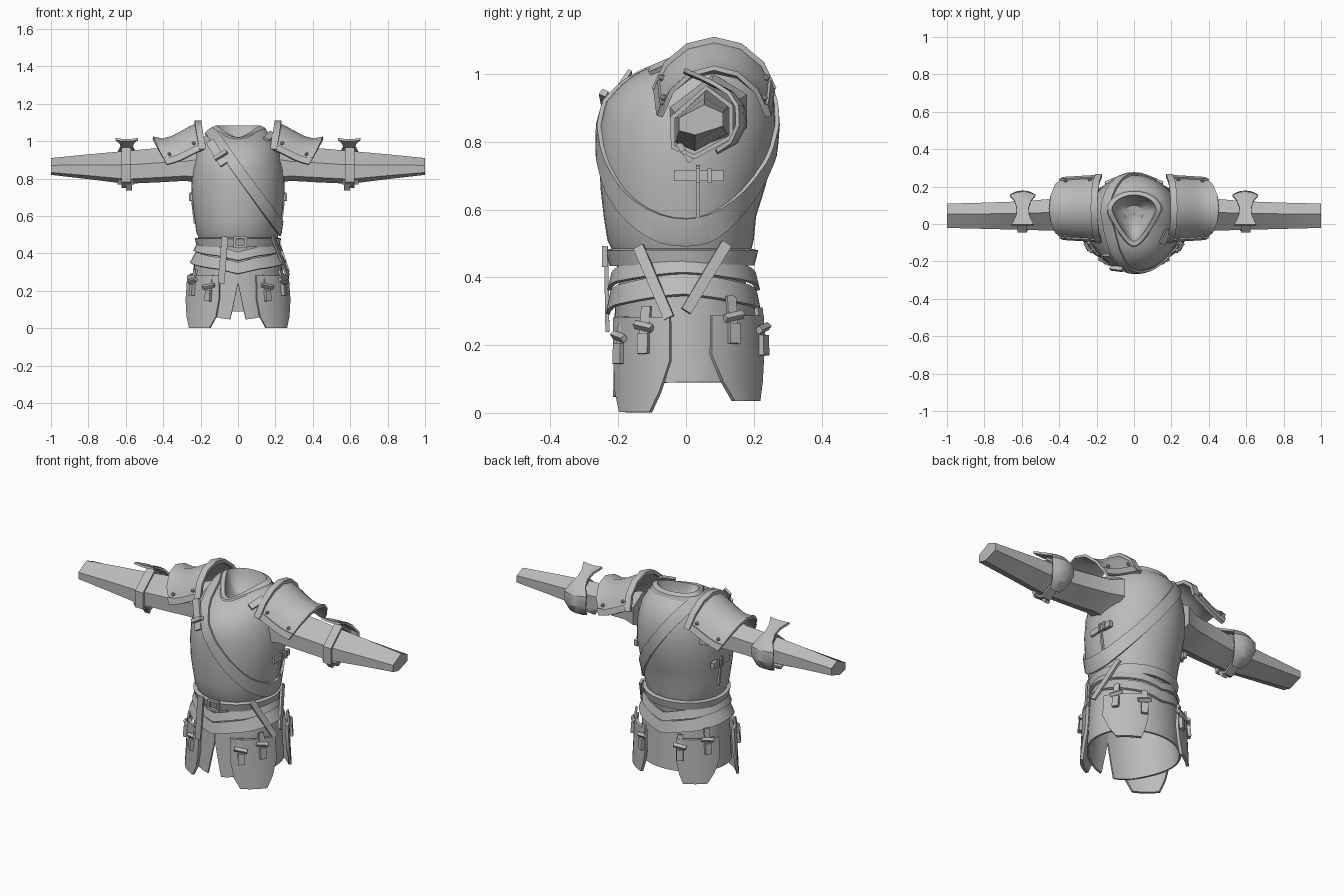
import bpy, bmesh, math
from mathutils import Vector
from math import sin, cos, radians, pi

if "Cube" in bpy.data.objects:
    bpy.data.objects.remove(bpy.data.objects["Cube"])

metal = bpy.data.materials.new("plain_grey")
metal.diffuse_color = (0.5, 0.5, 0.5, 1)
metal.use_nodes = True
metal.node_tree.nodes["Principled BSDF"].inputs["Base Color"].default_value = metal.diffuse_color


def finish(name, bm, thick=0, offset=1, mirror=False):
    """Turn a bmesh into an object with optional thickness and x mirroring."""
    me = bpy.data.meshes.new(name)
    bm.to_mesh(me)
    bm.free()
    me.materials.append(metal)
    ob = bpy.data.objects.new(name, me)
    bpy.context.collection.objects.link(ob)
    if thick:
        m = ob.modifiers.new("thickness", 'SOLIDIFY')
        m.thickness, m.offset = thick, offset
    if mirror:
        ob.modifiers.new("mirror", 'MIRROR').use_mirror_merge = False
    return ob


def loft(rows, close=True, caps=False):
    """Skin rows of points with quads."""
    bm = bmesh.new()
    vs = [[bm.verts.new(p) for p in r] for r in rows]
    n = len(rows[0])
    for a, b in zip(vs, vs[1:]):
        for j in range(n if close else n - 1):
            k = (j + 1) % n
            bm.faces.new((a[j], a[k], b[k], b[j]))
    if caps:
        bm.faces.new(vs[0])
        bm.faces.new(vs[-1])
        bmesh.ops.recalc_face_normals(bm, faces=bm.faces[:])
    return bm


def plate(name, p0, p1, width, thick, normal, mirror=False):
    """Flat bar from p0 to p1 whose broad side faces the normal."""
    p0, p1 = Vector(p0), Vector(p1)
    side = (p1 - p0).cross(Vector(normal)).normalized()
    up = side.cross(p1 - p0).normalized()
    rows = [[p + side * width / 2 * a + up * thick / 2 * b
             for a, b in ((1, 1), (-1, 1), (-1, -1), (1, -1))] for p in (p0, p1)]
    return finish(name, loft(rows, caps=True), mirror=mirror)


# Torso rings: side z, front z, half width, front y, back y, widest y, front taper
RINGS = [(.34, .34, .195, -.195, .175, .0), (.42, .42, .198, -.20, .178, .0),
         (.49, .49, .212, -.222, .195, .0), (.51, .51, .222, -.232, .2, .0),
         (.58, .58, .232, -.243, .207, .0), (.66, .66, .243, -.252, .232, .0),
         (.76, .76, .25, -.257, .258, .01), (.85, .85, .245, -.254, .265, .02),
         (.92, .92, .228, -.235, .26, .03), (.98, .97, .21, -.19, .243, .04),
         (1.025, 1.0, .18, -.15, .213, .05, .1), (1.05, 1.012, .155, -.125, .185, .06, .25),
         (1.065, 1.015, .135, -.11, .17, .06, .4)]


def ring(zs, zf, hx, yf, yb, yc, k=0, n=40):
    pts = []
    for i in range(n):
        s, c = sin(2 * pi * i / n), cos(2 * pi * i / n)
        front = max(0, -s)
        pts.append((hx * c * (1 - k * front), yc + (s * (yb - yc) if s > 0 else s * (yc - yf)),
                    zs + (zf - zs) * front ** 1.2))
    return pts


def torso_mesh():
    return loft([ring(*r) for r in RINGS])


finish("cuirass", torso_mesh(), .008, -1)


def band(name, co, normal, width, thick):
    """Strap cut from the torso skin between two parallel planes."""
    bm = torso_mesh()
    co, normal = Vector(co), Vector(normal).normalized()
    for s in (1, -1):
        bmesh.ops.bisect_plane(bm, geom=bm.verts[:] + bm.edges[:] + bm.faces[:],
                               plane_co=co + normal * s * width / 2,
                               plane_no=normal * s, clear_outer=True)
    finish(name, bm, thick, 1)


band("chest_strap", (.08, 0, .735), (.81, 0, .58), .058, .012)
band("waist_belt", (0, 0, .462), (0, 0, 1), .045, .02)

# Pointed collar with a hollow that closes below the neck
collar = [ring(1.05, 1.008, .157, -.125, .182, .075, .45), ring(1.072, 1.02, .145, -.118, .175, .075, .5),
          ring(1.084, 1.022, .118, -.092, .155, .075, .5), ring(1.05, .995, .112, -.08, .148, .07, .5),
          ring(1.0, .965, .09, -.05, .125, .07, .4), ring(.965, .95, .05, .0, .1, .06, .2),
          ring(.955, .95, .003, .05, .056, .053)]
finish("collar", loft(collar))

# Waist lames, arched up at the sides and dipping to a point front and back
def lame(name, top, bottom, rt, rb, dip):
    rows = []
    for z, (a, b) in ((bottom, rb), (top, rt)):
        rows.append([(a * cos(t), b * sin(t) - .007, z - dip * abs(sin(t)) ** 1.5
                      - .02 * max(0, 1 - abs(cos(t)) * 2.5))
                     for t in (2 * pi * i / 40 for i in range(40))])
    finish(name, loft(rows), .012, 1)


lame("upper_lame", .455, .41, (.207, .203), (.228, .214), .03)
lame("lower_lame", .405, .345, (.215, .206), (.248, .218), .035)

# Skirt with a front slit
rows = []
for f in (0, .4, .75, 1):
    row = []
    for i in range(41):
        gap = .17 * max(0, f - .4) / .6
        t = -pi / 2 + gap + (2 * pi - 2 * gap) * i / 40
        low = .09 - .045 * max(0, -sin(t)) ** 3
        row.append(((.222 + .018 * f) * cos(t), (.198 + .01 * f) * sin(t),
                    .37 + (low - .37) * f))
    rows.append(row)
finish("skirt", loft(rows[::-1], close=False), .01, 1)


# Four hanging hip plates, each on two buckled straps, flaring outward at the hem
def hip_point(angle, z, back, out=0):
    flare = .02 * max(0, 1 - z / .28)
    a, b = .27 + out + flare, (.238 if back else .222) + out
    t = radians(angle)
    return Vector((a * cos(t), b * sin(t) * (1 if back else -1), z))


OUTLINE = {False: ((0, 28, 59), (.06, 20, 66), (.15, 12, 69), (.28, 12, 69)),
           True: ((0, 36, 63), (.06, 27, 67), (.15, 18, 70), (.28, 18, 69))}
for back in (False, True):
    side = "back" if back else "front"
    rows = []
    for z, a0, a1 in OUTLINE[back]:
        z = .035 + z * .9 if back else z + .002
        row = [hip_point(a0 + (a1 - a0) * i / 8, z, back) for i in range(9)]
        rows.append(row if back else row[::-1])
    finish(side + "_hip_plate", loft(rows, close=False), .016, 0, True)
    for a, z in (((34, .285), (65, .25)) if back else ((32, .255), (57, .225))):
        n = hip_point(a, .28, back)
        plate(side + "_hip_strap", hip_point(a, z - .07, back, .012),
              hip_point(a, z + .06, back, -.002), .03, .012, n, True)
        plate(side + "_hip_buckle", hip_point(a - 7, z - .006, back, .016),
              hip_point(a + 7, z + .006, back, .016), .018, .018, n, True)
        plate(side + "_hip_strap_end", hip_point(a, z - .08, back, .016),
              hip_point(a, z - .02, back, .014), .034, .018, n, True)

# Belt buckle and loose belt ends
for x in (-.018, .042):
    plate("buckle_post", (x, -.24, .43), (x, -.24, .492), .012, .016, (0, -1, 0))
for z in (.436, .486):
    plate("buckle_bar", (-.022, -.24, z), (.046, -.24, z), .012, .016, (0, -1, 0))
plate("hanging_belt_end", (-.07, -.236, .49), (-.09, -.232, .24), .035, .012, (0, -1, 0))
plate("hip_belt_front", (.185, -.14, .49), (.268, -.05, .28), .032, .012, (1, -.4, .3))
plate("hip_belt_back", (.2, .12, .5), (.268, 0, .3), .032, .012, (1, .3, .3))

# Side seams and side buckles
plate("side_seam", (.231, .035, .56), (.249, .035, .73), .012, .012, (1, 0, 0), True)
plate("side_strap", (.246, -.035, .7), (.244, .11, .7), .032, .02, (1, 0, 0), True)
for y in (.035, .07):
    plate("side_buckle", (.255, y, .68), (.255, y, .722), .012, .014, (1, 0, 0), True)

# Chest strap buckle and its raised tongue
plate("chest_strap_tongue", (-.075, -.25, .875), (-.15, -.165, 1.0), .045, .012, (-.3, -.75, .5))
plate("chest_buckle", (-.125, -.235, .905), (-.06, -.243, .945), .02, .022, (-.2, -.8, .4))
plate("shoulder_strap", (.15, -.105, 1.01), (.185, -.03, 1.042), .035, .014, (.3, -.6, .7))

# Shoulder guards
TOPS = (1.095, 1.073, 1.045, 1.02, 1.008, 1.018)
ENDS = (.955, .94, .92, .90, .885, .875)
ARC = radians(75)


def guard_point(i, s, out=0):
    t = i / 5
    x0, x1 = .208 - .025 * s * s, .455 - .075 * s * s
    top, end = TOPS[i] + out, ENDS[i]
    ry = .17 - .012 * t + out
    a = ARC * s
    drop = (1 - cos(a)) / (1 - cos(ARC))
    return Vector((x0 + (x1 - x0) * t, .083 + ry * sin(a) / sin(ARC), top - (top - end) * drop))


S = [-1 + i / 3 for i in range(7)]
finish("shoulder_guard", loft([[guard_point(i, s) for s in S] for i in range(6)], False),
       .014, 0, True)
rim = [[guard_point(0, s, .006) + Vector((d, 0, 0)) for s in S] for d in (-.012, .024)]
finish("shoulder_guard_rim", loft(rim, False), .018, 0, True)
for s in (-1, 1):
    hem = [[guard_point(i, s * k, .004) for i in range(6)] for k in (.86, 1)]
    finish("shoulder_guard_hem", loft(hem, False), .014, 0, True)
for i in (1, 4):
    for s in (-.78, .78):
        bm = bmesh.new()
        bmesh.ops.create_icosphere(bm, subdivisions=1, radius=.011)
        bmesh.ops.translate(bm, verts=bm.verts[:], vec=guard_point(i, s, .008))
        finish("rivet", bm, mirror=True)

# Six sided sleeves: broad sloping top, upright front and shallow underside
SECTION = ((.15, 1), (-1, .12), (-1, -.75), (-.25, -1.04), (1, -.45), (1, .45))


def hexa(x, yc, zc, ry, rz):
    return [(x, yc + ry * a, zc + rz * b) for a, b in SECTION]


finish("sleeve", loft([hexa(.21, .065, .89, .115, .11), hexa(.28, .057, .882, .095, .09),
                       hexa(.42, .05, .874, .086, .09), hexa(.6, .045, .862, .076, .086),
                       hexa(.8, .044, .865, .07, .065), hexa(1, .044, .866, .065, .044)],
                      caps=True), mirror=True)
finish("sleeve_cuff", loft([hexa(x, .047, .86, .086, .1) for x in (.572, .622)]), .014, 0, True)

# Elbow guards: flared wing on top, cup at the back
rows = []
for y, z, w, bulge in ((-.005, 1.006, .06, 0), (.045, .985, .036, 0), (.085, .965, .032, 0),
                       (.125, .945, .045, .01), (.15, .905, .068, .018), (.152, .85, .066, .022),
                       (.13, .80, .05, .018), (.09, .768, .03, 0)):
    rows.append([(.595 + w * u, y + bulge * (1 - u * u), z + (.006 * u * u if y < .1 else 0))
                 for u in (-1, -.5, 0, .5, 1)])
finish("elbow_guard", loft(rows, False), .012, 0, True)
plate("elbow_strap", (.583, .015, .742), (.583, -.03, .8), .03, .016, (0, -1, -.6), True)
plate("elbow_buckle", (.555, -.015, .785), (.645, -.015, .785), .026, .018, (0, -1, -.6), True)

# Bake modifiers and smooth the curved plates
bpy.ops.object.select_all(action='SELECT')
bpy.context.view_layer.objects.active = bpy.context.scene.objects[0]
bpy.ops.object.convert(target='MESH')
bpy.ops.object.shade_smooth_by_angle(angle=radians(32))
